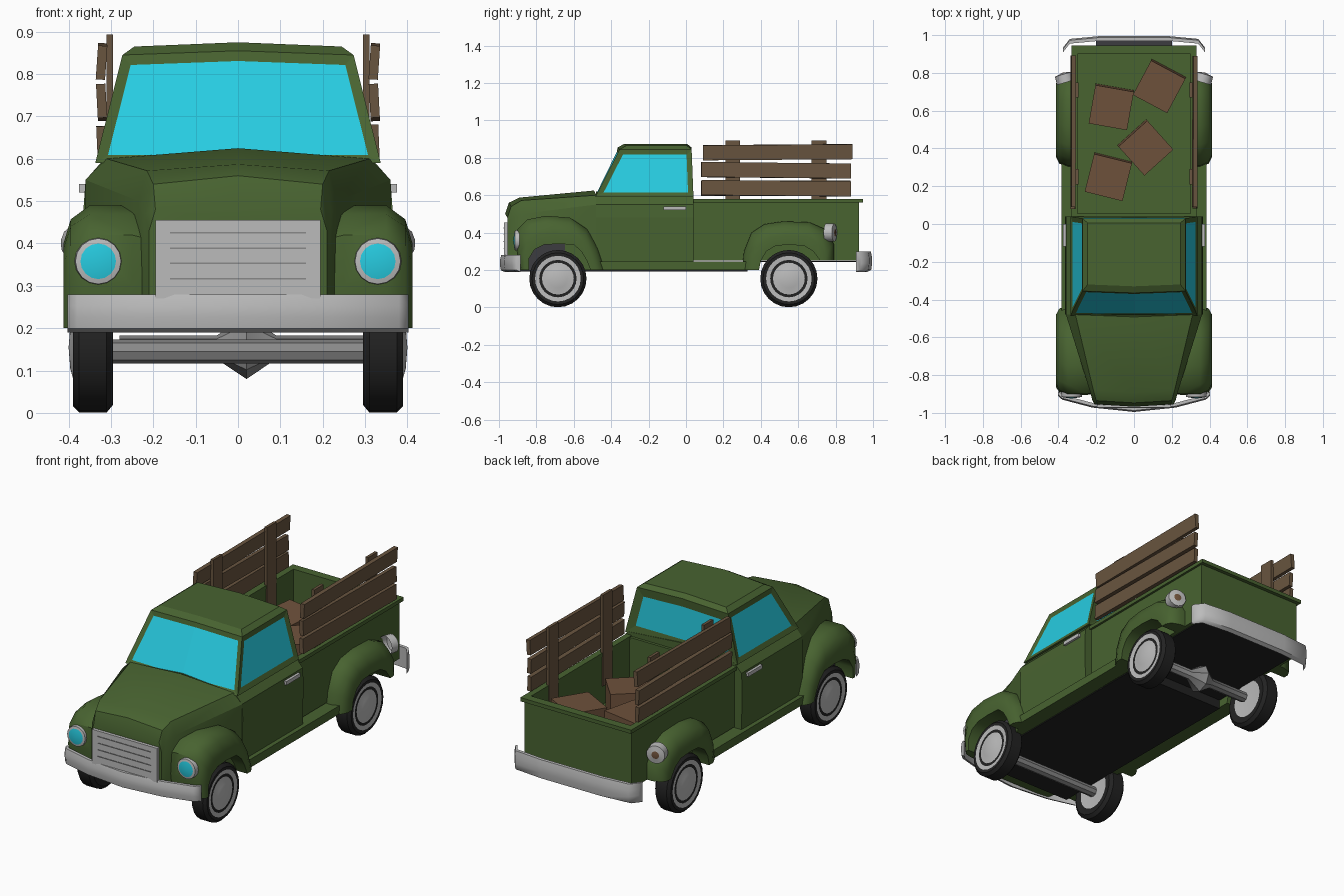
import bpy, bmesh, math, random
from mathutils import Matrix, Vector

random.seed(4)
if "Cube" in bpy.data.objects:
    bpy.data.objects.remove(bpy.data.objects["Cube"])


def material(name, rgb, rough=0.7):
    m = bpy.data.materials.new(name)
    m.use_nodes = True
    m.diffuse_color = (*rgb, 1)
    node = m.node_tree.nodes["Principled BSDF"]
    node.inputs["Base Color"].default_value = (*rgb, 1)
    node.inputs["Roughness"].default_value = rough
    return m


GREEN = material("green paint", (0.065, 0.125, 0.03))
GLASS = material("blue glass", (0.02, 0.6, 0.75))
CHROME = material("pale chrome", (0.5, 0.5, 0.5))
GREY = material("axle grey", (0.25, 0.25, 0.25))
BLACK = material("black rubber", (0.016, 0.016, 0.016))
DARK = material("dark wheel well", (0.045, 0.045, 0.05))
WOOD = material("plank wood", (0.14, 0.09, 0.05))
CRATE = material("crate brown", (0.16, 0.085, 0.045))


def finish(bm, name, mats, angle=None):
    """Turn a bmesh into a scene object, optionally smooth."""
    bmesh.ops.recalc_face_normals(bm, faces=bm.faces)
    me = bpy.data.meshes.new(name)
    bm.to_mesh(me)
    bm.free()
    ob = bpy.data.objects.new(name, me)
    bpy.context.scene.collection.objects.link(ob)
    for m in mats:
        me.materials.append(m)
    if angle:
        bpy.ops.object.select_all(action='DESELECT')
        ob.select_set(True)
        bpy.context.view_layer.objects.active = ob
        bpy.ops.object.shade_smooth_by_angle(angle=math.radians(angle))
    return ob


def loft_bm(sections, cap=True):
    """Bridge closed loops; returns the bmesh and its bands of faces."""
    bm = bmesh.new()
    rows = [[bm.verts.new(p) for p in s] for s in sections]
    n = len(rows[0])
    bands = [[bm.faces.new((a[i], a[(i + 1) % n], b[(i + 1) % n], b[i]))
              for i in range(n)] for a, b in zip(rows, rows[1:])]
    if cap:
        bm.faces.new(rows[0])
        bm.faces.new(rows[-1])
    return bm, bands


def box(name, lo, hi, mat, rot=None):
    lo, hi = Vector(lo), Vector(hi)
    bm = bmesh.new()
    bmesh.ops.create_cube(bm, size=1)
    size = Matrix.Diagonal((hi - lo).to_4d())
    size[3][3] = 1
    bm.transform(Matrix.Translation((lo + hi) / 2) @ (rot or Matrix()) @ size)
    return finish(bm, name, [mat])


def lathe(name, profile, mats, origin, axis, segs=20):
    """Spin (distance, radius, material) steps about an axis direction."""
    turn = Vector((0, 0, 1)).rotation_difference(Vector(axis)).to_matrix()
    rings = [[Vector(origin) + turn @ Vector((r * math.cos(2 * math.pi * k / segs),
              r * math.sin(2 * math.pi * k / segs), d)) for k in range(segs)]
             for d, r, _ in profile]
    bm, bands = loft_bm(rings, cap=False)
    for band, step in zip(bands, profile):
        for f in band:
            f.material_index = step[2]
    bmesh.ops.remove_doubles(bm, verts=bm.verts, dist=1e-5)
    return finish(bm, name, mats, 35)


def mirrored_section(y, half, bow=0):
    """Closed section at depth y from half outline points, first on centre."""
    pts = [(x, y - (bow if x == 0 else 0), z) for x, z in half]
    return pts + [(-x, py, z) for x, py, z in reversed(pts) if x]


# Lower cab
side = [(0, 0.62), (0.32, 0.595), (0.36, 0.55), (0.365, 0.48), (0.36, 0.2)]
bm, _ = loft_bm([mirrored_section(y, side) for y in (-0.48, 0.04)])
finish(bm, "cab_lower", [GREEN])

# Hood and nose
hood = [
    (-0.48, [(0, 0.625), (0.31, 0.6), (0.36, 0.55), (0.36, 0.2)]),
    (-0.88, [(0, 0.587), (0.215, 0.572), (0.235, 0.5), (0.23, 0.2)]),
    (-0.935, [(0, 0.56), (0.2, 0.54), (0.22, 0.47), (0.22, 0.2)]),
    (-0.955, [(0, 0.5), (0.195, 0.48), (0.21, 0.43), (0.21, 0.2)])]
bm, _ = loft_bm([mirrored_section(y, h, 0.012) for y, h in hood])
finish(bm, "hood", [GREEN], 25)


# Upper cab with inset glass
def ring(x, front, rear, z, crown):
    return [(-x, front, z), (0, front - 0.01, z + crown), (x, front, z),
            (x, rear, z), (0, rear, z + crown), (-x, rear, z)]


bm, bands = loft_bm([ring(0.337, -0.485, 0.04, 0.59, 0), ring(0.273, -0.355, 0.03, 0.845, 0.01),
                     ring(0.245, -0.32, 0.005, 0.865, 0.01)])
wall = bands[0]
for pane, margin in (((0, 1), 0.024), ((2,), 0.028), ((5,), 0.028), ((3, 4), 0.045)):
    glass = [wall[i] for i in pane]
    bmesh.ops.recalc_face_normals(bm, faces=bm.faces)
    bmesh.ops.inset_region(bm, faces=glass, thickness=margin, depth=-0.006, use_even_offset=True)
    for f in glass:
        f.material_index = 1
finish(bm, "cab_upper", [GREEN, GLASS])

# Cargo bed
box("bed_floor", (-0.315, 0.04, 0.25), (0.315, 0.92, 0.3), GREEN)
box("bed_front_wall", (-0.32, 0.035, 0.25), (0.32, 0.055, 0.575), GREEN)
box("tailgate", (-0.32, 0.905, 0.25), (0.32, 0.925, 0.575), GREEN)
box("tailgate_rail", (-0.325, 0.9, 0.56), (0.325, 0.945, 0.58), GREEN)
box("rear_underside", (-0.3, 0.33, 0.243), (0.3, 0.92, 0.249), BLACK)
box("front_underside", (-0.3, -0.9, 0.193), (0.3, 0.33, 0.199), BLACK)
box("underside_step", (-0.3, 0.32, 0.195), (0.3, 0.33, 0.25), BLACK)


def fender(name, s, outer, inner, levels):
    """Arched fender whose outer curve shrinks towards its side face."""
    loops = []
    for x, t in levels:
        arc = [Vector(o).lerp(Vector(i), t) for o, i in zip(outer, inner)]
        loops.append([(s * x, p[0], p[1]) for p in arc])
    loops.append([(s * levels[-1][0], *p) for p in inner])
    loops.append([(s * levels[0][0], *p) for p in inner])
    bm = bmesh.new()
    rows = [[bm.verts.new(p) for p in lp] for lp in loops]
    for a, b in zip(rows, rows[1:] + rows[:1]):
        for i in range(len(outer) - 1):
            bm.faces.new((a[i], a[i + 1], b[i + 1], b[i]))
    for end in (0, -1):
        bm.faces.new([r[end] for r in rows])
    finish(bm, name, [GREEN], 40)


front_out = [(-0.89, 0.2), (-0.905, 0.3), (-0.9, 0.42), (-0.85, 0.47), (-0.75, 0.49),
             (-0.62, 0.48), (-0.53, 0.42), (-0.47, 0.32), (-0.43, 0.2)]
front_in = [(-0.84, 0.2), (-0.84, 0.26), (-0.81, 0.31), (-0.76, 0.335), (-0.68, 0.34),
            (-0.6, 0.335), (-0.56, 0.3), (-0.53, 0.25), (-0.51, 0.2)]
rear_out = [(0.3, 0.2), (0.31, 0.3), (0.35, 0.4), (0.42, 0.445), (0.52, 0.46),
            (0.66, 0.455), (0.74, 0.42), (0.79, 0.34), (0.79, 0.25)]
rear_in = [(0.39, 0.2), (0.4, 0.25), (0.43, 0.3), (0.48, 0.33), (0.55, 0.335),
           (0.63, 0.33), (0.68, 0.3), (0.71, 0.26), (0.715, 0.25)]
wheel = [(0.3, 0, 1), (0.3, 0.1, 0), (0.295, 0.135, 0), (0.31, 0.153, 0), (0.375, 0.153, 0),
         (0.39, 0.138, 0), (0.39, 0.122, 1), (0.386, 0.1, 0), (0.386, 0.085, 1),
         (0.396, 0.05, 1), (0.4, 0, 1)]

# Everything that repeats on both sides
for s, tag in ((1, "left"), (-1, "right")):
    def sided(name, x0, x1, y, z, mat, rot=None):
        lo, hi = sorted((s * x0, s * x1))
        return box(f"{tag}_{name}", (lo, y[0], z[0]), (hi, y[1], z[1]), mat, rot)

    sided("bed_wall", 0.3, 0.32, (0.04, 0.92), (0.25, 0.575), GREEN)
    sided("bed_rail", 0.298, 0.332, (0.04, 0.945), (0.56, 0.58), GREEN)
    sided("running_board", 0.3, 0.385, (-0.47, 0.33), (0.2, 0.245), GREEN)
    sided("wheel_well", 0.3, 0.306, (-0.84, -0.53), (0.2, 0.345), DARK)
    sided("door_handle", 0.36, 0.375, (-0.12, 0), (0.52, 0.54), CHROME)
    fender(f"{tag}_front_fender", s, front_out, front_in,
           [(0.215, 0.08), (0.25, 0), (0.35, 0), (0.395, 0.22), (0.412, 0.6)])
    fender(f"{tag}_rear_fender", s, rear_out, rear_in,
           [(0.3, 0), (0.35, 0), (0.395, 0.22), (0.412, 0.6)])
    for y, end in ((-0.685, "front"), (0.55, "rear")):
        lathe(f"{tag}_{end}_wheel", wheel, [BLACK, CHROME], (0, y, 0.154), (s, 0, 0), 24)
    lathe(f"{tag}_headlight", [(0, 0.056, 0), (0.025, 0.054, 0), (0.028, 0.042, 1), (0.034, 0, 1)],
          [CHROME, GLASS], (s * 0.33, -0.89, 0.358), (0, -1, 0), 16)
    lathe(f"{tag}_tail_light", [(0, 0.05, 0), (0.045, 0.048, 0), (0.05, 0.02, 1), (0.055, 0, 1)],
          [CHROME, CRATE], (s * 0.36, 0.75, 0.4), (s * 0.3, 1, 0), 14)
    # Slatted side rack
    for y in (0.25, 0.71):
        sided("rack_post", 0.295, 0.311, (y - 0.04, y + 0.04), (0.4, 0.893), WOOD)
    for z in (0.637, 0.733, 0.83):
        tilt = (Matrix.Rotation(random.uniform(-0.08, 0.08), 4, 'Y')
                @ Matrix.Rotation(random.uniform(-0.012, 0.012), 4, 'X'))
        shift = random.uniform(-0.01, 0.01)
        sided("rack_plank", 0.311, 0.333, (0.085 + shift, 0.885 + shift), (z - 0.04, z + 0.04), WOOD, tilt)


# Bumpers swept along a plan path
def bumper(name, path, z0, z1, inward):
    path = path + [(-x, y) for x, y in reversed(path) if x]
    h = z1 - z0
    sections = [[(x, y + inward, z0), (x, y + inward * 0.2, z0 + 0.1 * h), (x, y, z0 + 0.4 * h),
                 (x, y, z0 + 0.7 * h), (x, y + inward * 0.3, z1), (x, y + inward, z1)]
                for x, y in path]
    bm, _ = loft_bm(sections)
    finish(bm, name, [CHROME], 50)


bumper("front_bumper", [(0.402, -0.91), (0.38, -0.93), (0.22, -0.972), (0, -0.995)], 0.19, 0.28, 0.025)
bumper("rear_bumper", [(0.375, 0.935), (0.34, 0.98), (0.18, 0.995), (0, 0.995)], 0.19, 0.3, -0.025)
box("rear_bumper_mount", (-0.2, 0.9, 0.25), (0.2, 0.98, 0.27), DARK)

# Grille
box("grille", (-0.195, -0.972, 0.27), (0.195, -0.93, 0.455), CHROME)
for k in range(4):
    z = 0.315 + 0.036 * k
    box("grille_slot", (-0.16, -0.975, z), (0.16, -0.97, z + 0.004), GREY)

# Axles
lathe("front_axle", [(-0.3, 0.028, 0), (0.3, 0.028, 0)], [GREY], (0, -0.685, 0.145), (1, 0, 0), 8)
lathe("rear_axle", [(-0.3, 0.028, 0), (-0.07, 0.028, 0), (0, 0.075, 0), (0.07, 0.028, 0), (0.3, 0.028, 0)],
      [GREY], (0.02, 0.55, 0.155), (1, 0, 0), 8)

# Loose crates in the bed
for x, y, turn, top in ((-0.12, 0.62, -10, 0.5), (0.135, 0.73, -28, 0.52),
                        (0.06, 0.405, 42, 0.51), (-0.135, 0.25, -14, 0.49)):
    rot = Matrix.Rotation(math.radians(turn), 4, 'Z') @ Matrix.Rotation(0.04, 4, 'X')
    box("crate", (x - 0.103, y - 0.103, 0.295), (x + 0.103, y + 0.103, top), CRATE, rot)
